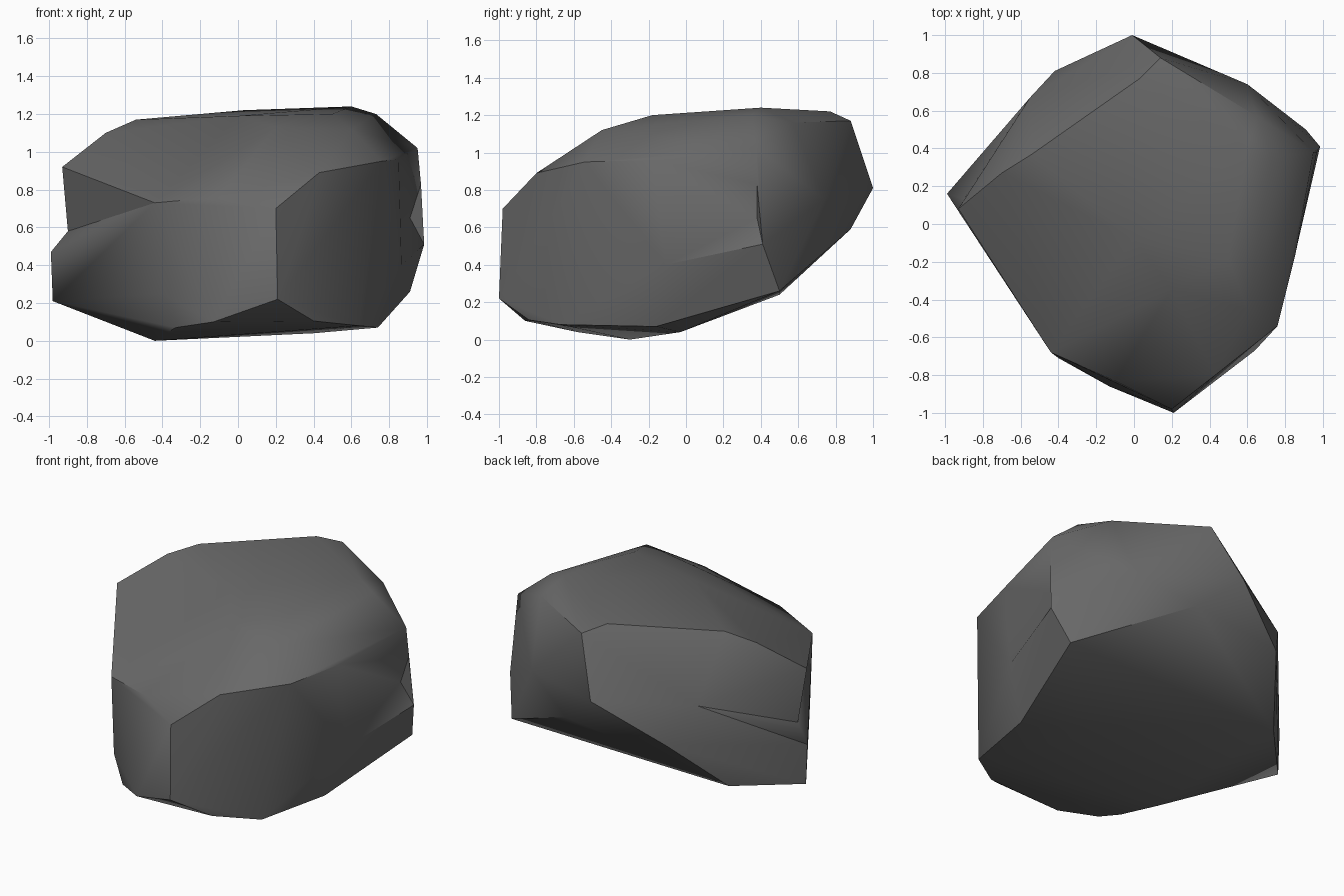
import bpy, bmesh, math
from mathutils import Vector

if "Cube" in bpy.data.objects:
    bpy.data.objects.remove(bpy.data.objects["Cube"])

stone = bpy.data.materials.new("dark grey stone")
stone.diffuse_color = (0.14, 0.14, 0.14, 1)
stone.use_nodes = True
stone.node_tree.nodes["Principled BSDF"].inputs["Base Color"].default_value = stone.diffuse_color

# Corner rings of the boulder
crown = [(.60, .40, 1.24), (.03, .77, 1.22), (.14, .88, 1.17), (-.54, .37, 1.17),
         (-.70, .27, 1.10), (.73, .35, 1.20), (.65, .57, 1.16), (.60, -.45, 1.12),
         (.50, -.18, 1.20), (0, -.08, 1.19), (.20, -.35, 1.13)]
shoulder = [(-.10, -.83, .76), (.20, -.98, .70), (.43, -.80, .89), (.76, -.54, .95),
            (.95, .38, 1.02), (-.01, 1, .81)]
belly = [(.91, .50, .26), (-.98, .16, .21), (-.66, .50, .24), (-.42, .81, .56),
         (.25, .88, .59), (.21, -1, .22)]
base = [(.74, -.16, .07), (.40, -.03, .04), (-.13, -.86, .10),
        (-.33, -.72, .07), (.64, -.67, .08), (.40, -.84, .105)]

# Hollows: rim corners on the surface, and the inner point they sink to
right_rim = [(.865, -.11, .40), (.985, .41, .51), (.60, .74, .75),
             (.968, .38, .83), (.85, -.18, .96)]
right_inner = (.91, .38, .65)
left_rim = [(-.55, .67, .80), (-.965, .12, .72), (-.99, .16, .47), (-.71, -.05, .14),
            (-.44, -.30, 0), (-.38, -.58, .04), (-.40, -.71, .25),
            (-.44, -.68, .73), (-.93, .08, .92)]
left_inner = (-.90, .13, .58)

# Convex boulder body
bm = bmesh.new()
for p in crown + shoulder + belly + base + right_rim + left_rim:
    bm.verts.new(p)
res = bmesh.ops.convex_hull(bm, input=bm.verts)
junk = {g for g in res["geom_interior"] + res["geom_unused"]
        if isinstance(g, bmesh.types.BMVert)}
bmesh.ops.delete(bm, geom=list(junk), context='VERTS')


def dent(rim, inner):
    """Replace the faces spanning the rim with a fan to an inner point."""
    rim = [Vector(p) for p in rim]
    on_rim = {v for v in bm.verts if any((v.co - p).length < 1e-4 for p in rim)}
    faces = [f for f in bm.faces if all(v in on_rim for v in f.verts)]
    if not faces:
        return
    inside = set(faces)
    border = [e.verts[:] for e in {e for f in faces for e in f.edges}
              if sum(f in inside for f in e.link_faces) == 1]
    bmesh.ops.delete(bm, geom=faces, context='FACES')
    centre = bm.verts.new(inner)
    for a, b in border:
        bm.faces.new((a, b, centre))


dent(right_rim, right_inner)
dent(left_rim, left_inner)
bmesh.ops.recalc_face_normals(bm, faces=bm.faces)
me = bpy.data.meshes.new("boulder")
bm.to_mesh(me)
bm.free()
me.materials.append(stone)
boulder = bpy.data.objects.new("boulder", me)
bpy.context.collection.objects.link(boulder)

# Soft shading with crisp ridges
bpy.context.view_layer.objects.active = boulder
boulder.select_set(True)
bpy.ops.object.shade_smooth_by_angle(angle=math.radians(41))
